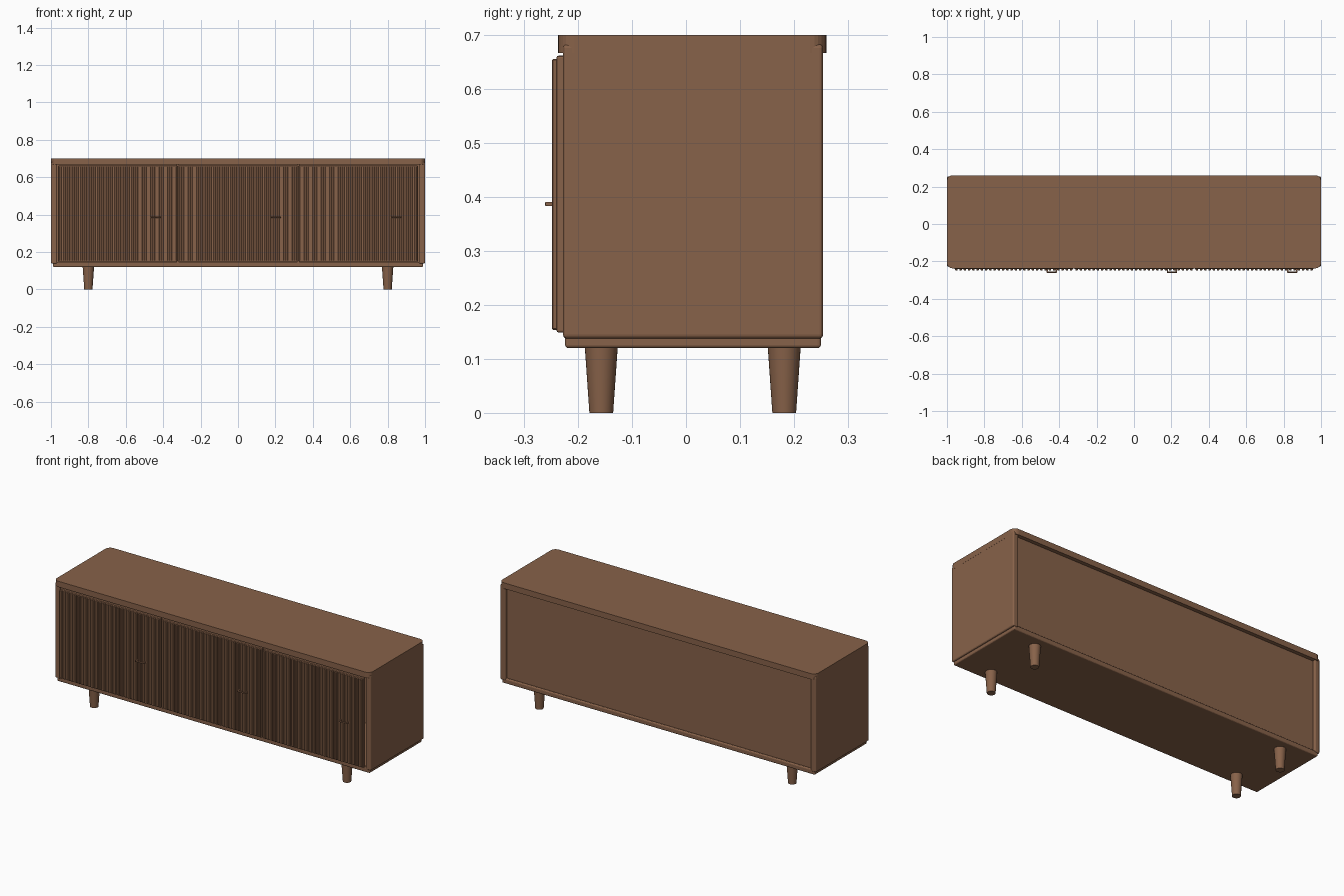
import bpy
import math

if "Cube" in bpy.data.objects:
    bpy.data.objects.remove(bpy.data.objects["Cube"])

wood = bpy.data.materials.new("walnut brown")
wood.diffuse_color = (0.245, 0.122, 0.067, 1)
wood.use_nodes = True
wood.node_tree.nodes["Principled BSDF"].inputs["Base Color"].default_value = wood.diffuse_color


def finish(ob, name, bevel=0, segments=2):
    ob.name = name
    ob.data.materials.append(wood)
    if bevel:
        mod = ob.modifiers.new("soft edges", 'BEVEL')
        mod.width = bevel
        mod.segments = segments
    return ob


def box(name, x, y, z, bevel=0, segments=2):
    """Box from (min, max) pairs on each axis."""
    (x0, x1), (y0, y1), (z0, z1) = x, y, z
    bpy.ops.mesh.primitive_cube_add(
        size=1, location=((x0 + x1) / 2, (y0 + y1) / 2, (z0 + z1) / 2))
    ob = bpy.context.object
    ob.scale = (x1 - x0, y1 - y0, z1 - z0)
    bpy.ops.object.transform_apply(location=False, rotation=False, scale=True)
    return finish(ob, name, bevel, segments)


def slab(name, x, y0, y1, z0, z1, r, n=6):
    """Flat board with rounded vertical corners."""
    pts = []
    for cx, cy, start in ((x - r, y1 - r, 0), (r - x, y1 - r, 90),
                          (r - x, y0 + r, 180), (x - r, y0 + r, 270)):
        for i in range(n + 1):
            a = math.radians(start + 90 * i / n)
            pts.append((cx + r * math.cos(a), cy + r * math.sin(a)))
    k = len(pts)
    verts = [(px, py, z) for z in (z0, z1) for px, py in pts]
    faces = [list(range(k))[::-1], list(range(k, 2 * k))]
    faces += [(i, (i + 1) % k, k + (i + 1) % k, k + i) for i in range(k)]
    me = bpy.data.meshes.new(name)
    me.from_pydata(verts, [], faces)
    ob = bpy.data.objects.new(name, me)
    bpy.context.collection.objects.link(ob)
    return finish(ob, name)


# Carcass
slab("top_board", 1.0, -0.237, 0.26, 0.667, 0.70, 0.03)
for s, side in ((-1, "left"), (1, "right")):
    box(side + "_side", sorted((s * 0.967, s * 0.9995)), (-0.228, 0.254),
        (0.138, 0.683), 0.007, 3)
box("base_board", (-0.99, 0.99), (-0.224, 0.25), (0.12, 0.148), 0.006, 3)
box("back_panel", (-0.968, 0.968), (0.222, 0.238), (0.145, 0.668))
for i, x in enumerate((-0.322, 0.322)):
    box(f"divider_{i}", (x - 0.006, x + 0.006), (-0.224, 0.2385), (0.145, 0.668))

# Doors with vertical slats and a bracket handle each
SLATS = 28
WIDTH = 0.638
for d in range(3):
    c = (d - 1) * 0.643
    box(f"door_{d}", (c - WIDTH / 2, c + WIDTH / 2), (-0.24, -0.222),
        (0.149, 0.662), 0.004)
    first = box(f"door_slats_{d}", (c - 0.313, c - 0.300), (-0.248, -0.238),
                (0.154, 0.656), 0.002, 1)
    rep = first.modifiers.new("repeat", 'ARRAY')
    rep.count = SLATS
    rep.use_relative_offset = False
    rep.use_constant_offset = True
    rep.constant_offset_displace = (0.613 / (SLATS - 1), 0, 0)
    h = c + 0.203
    box(f"handle_bar_{d}", (h - 0.027, h + 0.027), (-0.261, -0.254),
        (0.383, 0.391), 0.002)
    for s in (-1, 1):
        px = h + s * 0.0235
        box(f"handle_post_{d}_{'right' if s > 0 else 'left'}",
            (px - 0.0035, px + 0.0035), (-0.257, -0.238), (0.383, 0.391))

# Tapered legs
for x in (-0.8, 0.8):
    for y in (-0.157, 0.182):
        bpy.ops.mesh.primitive_cone_add(vertices=32, radius1=0.022, radius2=0.0305,
                                        depth=0.122, location=(x, y, 0.061))
        bpy.ops.object.shade_smooth_by_angle()
        finish(bpy.context.object,
               f"{'front' if y < 0 else 'back'}_{'left' if x < 0 else 'right'}_leg")
